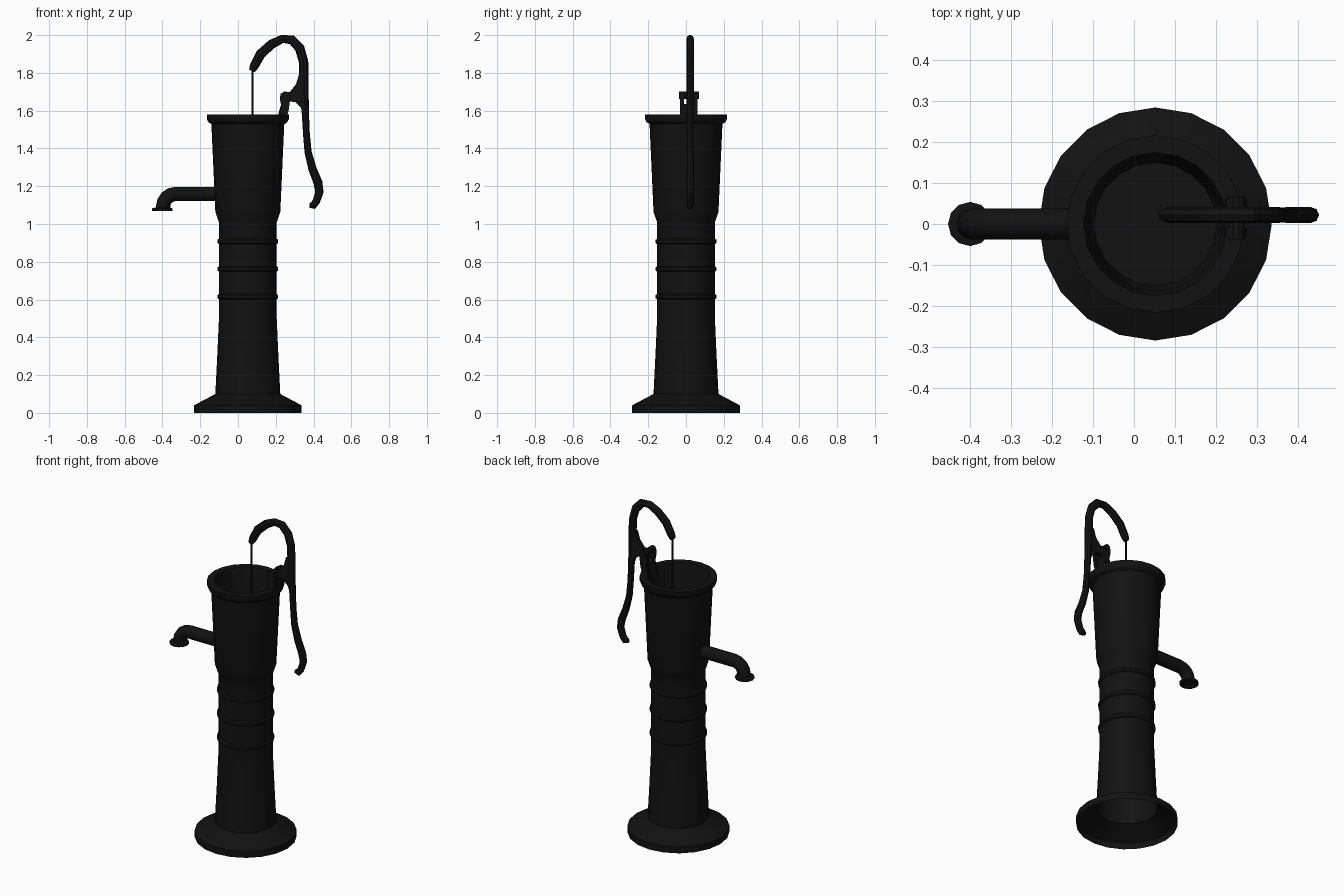
import bpy, bmesh, math
from mathutils import Vector

if "Cube" in bpy.data.objects:
    bpy.data.objects.remove(bpy.data.objects["Cube"])

iron = bpy.data.materials.new("black_iron")
iron.diffuse_color = (0.006, 0.006, 0.006, 1)
iron.use_nodes = True
iron.node_tree.nodes["Principled BSDF"].inputs["Base Color"].default_value = iron.diffuse_color
CX, HY = 0.052, 0.022      # body axis x, handle plane y


def finish(name, bm, angle=35):
    bmesh.ops.recalc_face_normals(bm, faces=bm.faces)
    me = bpy.data.meshes.new(name)
    bm.to_mesh(me)
    bm.free()
    me.materials.append(iron)
    ob = bpy.data.objects.new(name, me)
    bpy.context.collection.objects.link(ob)
    bpy.ops.object.select_all(action='DESELECT')
    ob.select_set(True)
    bpy.context.view_layer.objects.active = ob
    bpy.ops.object.shade_smooth_by_angle(angle=math.radians(angle))
    return ob


def skin(name, rings, caps=(True, True)):
    bm = bmesh.new()
    loops = [[bm.verts.new(p) for p in r] for r in rings]
    n = len(loops[0])
    for a, b in zip(loops, loops[1:]):
        for i in range(n):
            j = (i + 1) % n
            bm.faces.new((a[i], a[j], b[j], b[i]))
    if caps[0]:
        bm.faces.new(loops[0])
    if caps[1]:
        bm.faces.new(loops[-1])
    return finish(name, bm)


def lathe(name, profile, cx, cy, sides, caps):
    rings = [[(cx + r * math.cos(2 * math.pi * i / sides),
               cy + r * math.sin(2 * math.pi * i / sides), z)
              for i in range(sides)] for r, z in profile]
    return skin(name, rings, caps)


def sweep(name, path, depth, y, sides):
    # path of (x, z, in-plane radius); depth = y radius (None: round)
    rings = []
    for k, (x, z, r) in enumerate(path):
        a, b = path[max(k - 1, 0)], path[min(k + 1, len(path) - 1)]
        t = Vector((b[0] - a[0], 0, b[1] - a[1])).normalized()
        side = Vector((-t.z, 0, t.x))
        d = r if depth is None else min(depth, r)
        rings.append([Vector((x, y, z)) + side * r * math.cos(q) + Vector((0, d * math.sin(q), 0))
                      for q in (2 * math.pi * i / sides for i in range(sides))])
    return skin(name, rings)


def plate(name, outline, y0, y1):
    return skin(name, [[(x, y, z) for x, z in outline] for y in (y0, y1)])


# Hollow turned body: foot, banded column, barrel, rim and inner bowl
profile = [(0.285, 0), (0.285, 0.04), (0.172, 0.1), (0.162, 0.3), (0.153, 0.5)]
for z in (0.615, 0.762, 0.908):
    profile += [(0.153, z - 0.014), (0.161, z - 0.008), (0.161, z + 0.008), (0.153, z + 0.014)]
profile += [(0.153, 1.01), (0.159, 1.025), (0.172, 1.065), (0.193, 1.53), (0.207, 1.537),
            (0.217, 1.555), (0.217, 1.58), (0.175, 1.58), (0.165, 1.53), (0.15, 1.06)]
lathe("pump_body", profile, CX, 0, 20, (False, True))

# Spout: horizontal pipe with elbow
bend = [(-0.33 - 0.066 * math.sin(a), 1.093 + 0.066 * math.cos(a), 0.038)
        for a in (math.radians(d) for d in (0, 22.5, 45, 67.5, 90))]
sweep("spout", [(-0.11, 1.159, 0.038)] + bend + [(-0.396, 1.08, 0.038)], None, 0, 12)
lathe("spout_lip", [(0.038, 1.087), (0.054, 1.083), (0.054, 1.07), (0.036, 1.07), (0.034, 1.085)],
      -0.401, 0, 12, (True, True))

# Curved pump handle
sweep("handle", [(0.074, 1.81, 0.016), (0.085, 1.835, 0.024), (0.12, 1.9, 0.026), (0.178, 1.952, 0.025),
                 (0.235, 1.98, 0.022), (0.285, 1.975, 0.025), (0.327, 1.93, 0.026), (0.347, 1.86, 0.025),
                 (0.349, 1.77, 0.025), (0.350, 1.69, 0.024), (0.357, 1.58, 0.019), (0.362, 1.48, 0.018),
                 (0.371, 1.38, 0.019), (0.395, 1.29, 0.022), (0.423, 1.22, 0.024), (0.431, 1.17, 0.022),
                 (0.415, 1.12, 0.020), (0.397, 1.097, 0.020), (0.378, 1.098, 0.012)], 0.02, HY, 8)
# Web joining handle to its pivot
plate("handle_web", [(0.35, 1.8), (0.322, 1.79), (0.307, 1.74), (0.275, 1.7), (0.245, 1.7), (0.235, 1.675),
                     (0.26, 1.65), (0.305, 1.645), (0.335, 1.615), (0.35, 1.57)], HY - 0.014, HY + 0.014)

# Forked bracket on the rim, with pivot pin
fork = [(0.215, 1.54), (0.25, 1.545), (0.268, 1.6), (0.277, 1.67), (0.268, 1.692),
        (0.245, 1.7), (0.225, 1.69), (0.222, 1.66), (0.23, 1.62)]
for tag, s in (("left", 1), ("right", -1)):
    plate("bracket_" + tag, fork, 0.015 + s * 0.025, 0.015 + s * 0.046)
plate("bracket_base", [(0.2, 1.53), (0.25, 1.53), (0.265, 1.6), (0.26, 1.635), (0.225, 1.625)], -0.015, 0.045)
plate("pivot_pin", [(0.25 + 0.02 * math.cos(i * math.pi / 5), 1.682 + 0.02 * math.sin(i * math.pi / 5))
                    for i in range(10)], -0.038, 0.068)

# Piston rod
lathe("piston_rod", [(0.006, 1.06), (0.006, 1.83)], 0.077, HY, 8, (True, True))
